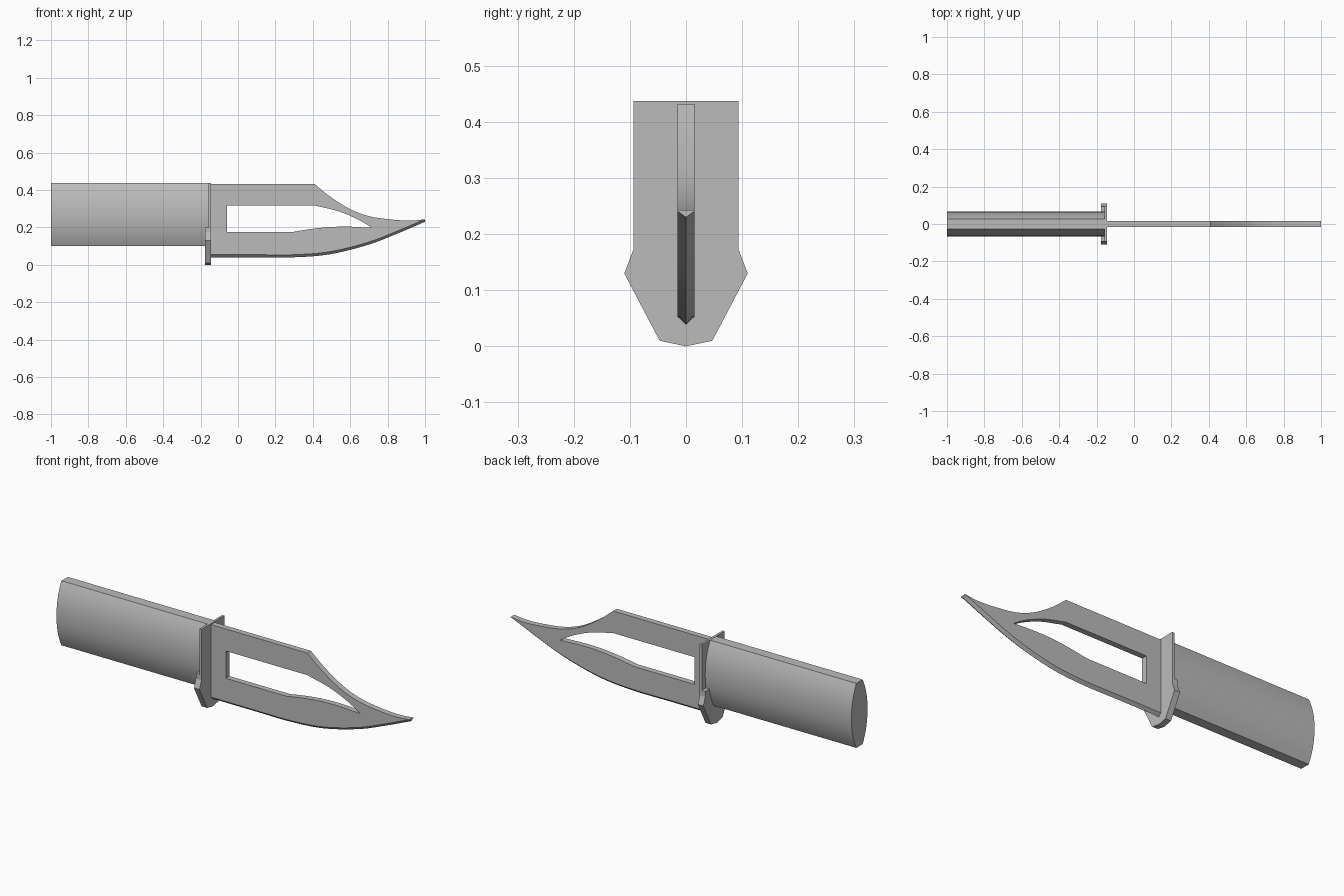
import bpy, bmesh, math

cube = bpy.data.objects.get("Cube")
if cube:
    bpy.data.objects.remove(cube, do_unlink=True)

grey = bpy.data.materials.new("plain grey")
grey.use_nodes = True
COLOUR = (0.5, 0.5, 0.5, 1)
grey.diffuse_color = COLOUR
grey.node_tree.nodes["Principled BSDF"].inputs["Base Color"].default_value = COLOUR


def loft(name, sections):
    """Skin a row of matching closed sections and cap both ends."""
    bm = bmesh.new()
    rings = [[bm.verts.new(p) for p in s] for s in sections]
    for a, b in zip(rings, rings[1:]):
        for i in range(len(a)):
            j = (i + 1) % len(a)
            bm.faces.new((a[i], a[j], b[j], b[i]))
    bm.faces.new(rings[0])
    bm.faces.new(rings[-1])
    bmesh.ops.recalc_face_normals(bm, faces=bm.faces)
    mesh = bpy.data.meshes.new(name)
    bm.to_mesh(mesh)
    bm.free()
    mesh.materials.append(grey)
    obj = bpy.data.objects.new(name, mesh)
    bpy.context.collection.objects.link(obj)
    return obj


def smooth(obj):
    bpy.ops.object.select_all(action="DESELECT")
    obj.select_set(True)
    bpy.context.view_layer.objects.active = obj
    bpy.ops.object.shade_smooth_by_angle(angle=math.radians(25))


def curve_z(points, x):
    """Height of a smooth curve through the points at x."""
    for i in range(len(points) - 1):
        (x0, z0), (x1, z1) = points[i], points[i + 1]
        if x <= x1:
            break
    def slope(k):
        a, b = points[max(k - 1, i)], points[min(k + 1, len(points) - 1)]
        if k == i:
            a = points[max(i - 1, 0)]
        return (b[1] - a[1]) / (b[0] - a[0])
    t, w = (x - x0) / (x1 - x0), x1 - x0
    return ((2*t**3 - 3*t**2 + 1) * z0 + (t**3 - 2*t**2 + t) * w * slope(i)
            + (3*t**2 - 2*t**3) * z1 + (t**3 - t**2) * w * slope(i + 1))


# Handle: lens-shaped section with narrow flat top and bottom
side = []
for i in range(17):
    u = -1 + i / 8
    side.append((0.026 + 0.04 * (1 - abs(u) ** 2.2), 0.268 + 0.168 * u))
section = side + [(-y, z) for y, z in reversed(side)]
smooth(loft("handle", [[(x, y, z) for y, z in section] for x in (-1, -0.157)]))

# Guard: thin plate with a thicker lower block
lower = [(0.094, 0.172), (0.11, 0.13), (0.047, 0.01)]


def guard(name, top, x0, x1):
    half = [(0.094, top)] + lower
    ring = half + [(0, 0)] + [(-y, z) for y, z in reversed(half)]
    return loft(name, [[(x, y, z) for y, z in ring] for x in (x0, x1)])


guard("guard_plate", 0.437, -0.157, -0.145)
guard("guard_block", 0.2, -0.177, -0.157)

# Blade: flat spine, concave clip and a V-ground lower edge
T = 0.015
clip = [(0.41, 0.432), (0.49, 0.366), (0.6, 0.297), (0.7, 0.26),
        (0.81, 0.243), (0.92, 0.236), (1, 0.243)]
belly = [(-0.15, 0.04), (0.1, 0.04), (0.3, 0.04), (0.49, 0.056),
         (0.7, 0.108), (0.86, 0.17), (1, 0.23)]
stations = [-0.147, 0.1, 0.25] + [0.29 + 0.03 * i for i in range(4)]
stations += [0.41 + 0.59 * i / 24 for i in range(25)]
sections = []
for x in stations:
    top = 0.432 if x <= 0.41 else curve_z(clip, x)
    edge = curve_z(belly, x)
    cheek = min(edge + 0.014, top - 0.002)
    sections.append([(x, -T, top), (x, T, top), (x, T, cheek),
                     (x, 0, edge), (x, -T, cheek)])
blade = loft("blade", sections)

# Opening through the blade
hole_top = [(0.41, 0.317), (0.54, 0.285), (0.65, 0.238), (0.715, 0.198)]
hole_low = [(0.29, 0.175), (0.38, 0.19), (0.48, 0.201), (0.58, 0.204), (0.715, 0.198)]
outline = [(-0.06, 0.175), (-0.06, 0.317)]
outline += [(x, curve_z(hole_top, x)) for x in [0.41 + 0.305 * i / 10 for i in range(11)]]
outline += [(x, curve_z(hole_low, x)) for x in [0.715 - 0.425 * i / 12 for i in range(1, 13)]]
cutter = loft("blade_opening_cutter", [[(x, y, z) for x, z in outline] for y in (-0.1, 0.1)])
cutter.hide_render = True
cut = blade.modifiers.new("opening", "BOOLEAN")
cut.operation = "DIFFERENCE"
cut.solver = "EXACT"
cut.object = cutter
bpy.context.view_layer.objects.active = blade
blade.select_set(True)
bpy.ops.object.modifier_apply(modifier=cut.name)
bpy.data.objects.remove(cutter, do_unlink=True)
smooth(blade)
